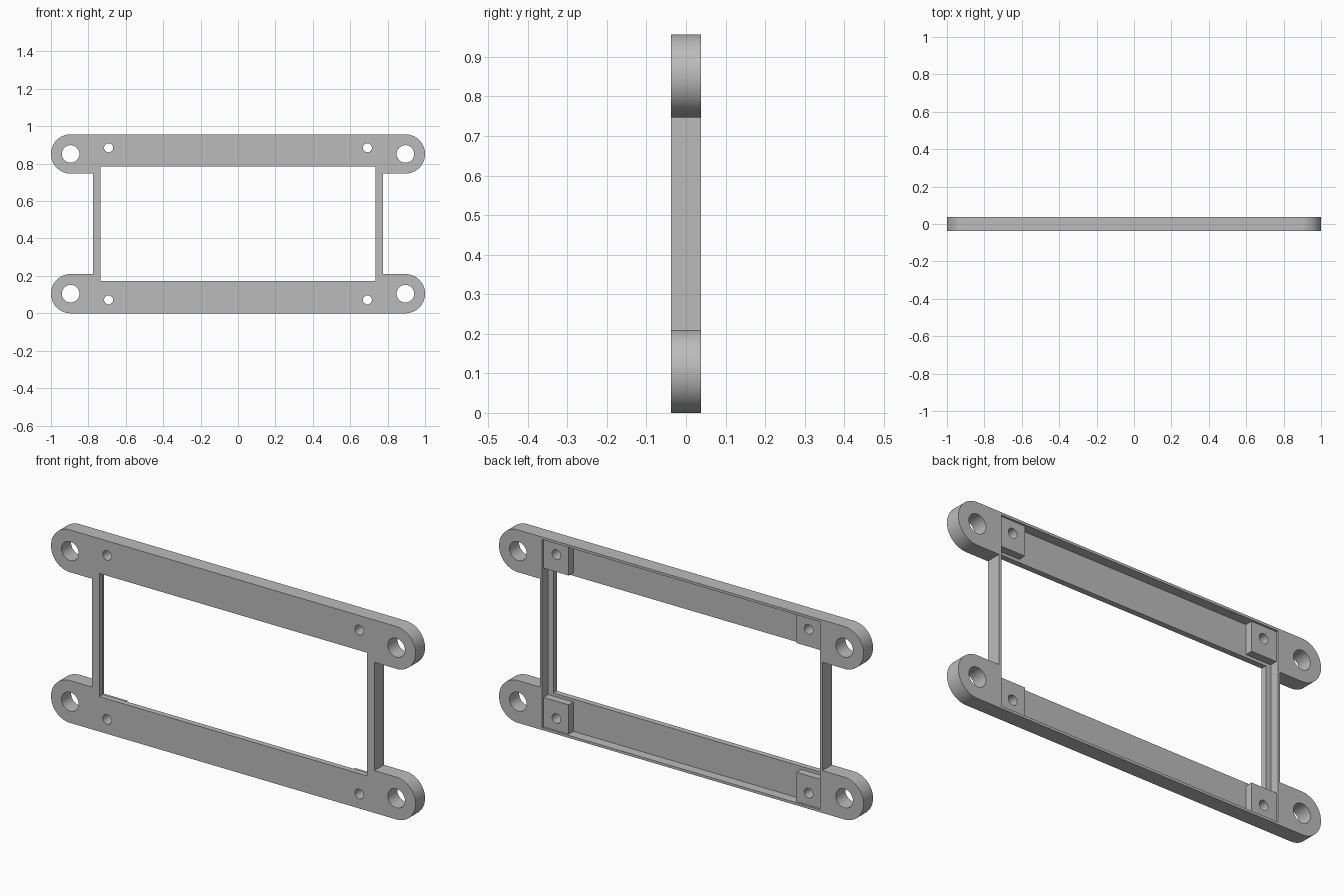
import bpy, bmesh, math

if "Cube" in bpy.data.objects:
    bpy.data.objects.remove(bpy.data.objects["Cube"])

H = 0.957            # overall height
R = 0.105            # ear radius
EAR_X = 0.895        # ear and large hole centre
SIDE_X = 0.775       # outer face of the side rails
FRONT, BACK = -0.0375, 0.0375
FLOOR = -0.0095      # recess floor
POST_TOP = 0.0275    # screw post face
WALL = 0.0125        # rim wall around the recess

grey = bpy.data.materials.new("grey")
grey.diffuse_color = (0.5, 0.5, 0.5, 1)
grey.use_nodes = True
grey.node_tree.nodes["Principled BSDF"].inputs["Base Color"].default_value = grey.diffuse_color


def prism(name, points, y0, y1):
    """Extrude an x-z outline from y0 to y1."""
    bm = bmesh.new()
    face = bm.faces.new([bm.verts.new((x, y0, z)) for x, z in points])
    ext = bmesh.ops.extrude_face_region(bm, geom=[face])
    verts = [v for v in ext["geom"] if isinstance(v, bmesh.types.BMVert)]
    bmesh.ops.translate(bm, verts=verts, vec=(0, y1 - y0, 0))
    bmesh.ops.recalc_face_normals(bm, faces=bm.faces)
    mesh = bpy.data.meshes.new(name)
    bm.to_mesh(mesh)
    bm.free()
    mesh.materials.append(grey)
    ob = bpy.data.objects.new(name, mesh)
    bpy.context.collection.objects.link(ob)
    return ob


def rect(x0, x1, z0, z1):
    return [(x0, z0), (x1, z0), (x1, z1), (x0, z1)]


def arc(cx, cz, r, a0, a1, n):
    return [(cx + r * math.cos(math.radians(a0 + (a1 - a0) * i / n)),
             cz + r * math.sin(math.radians(a0 + (a1 - a0) * i / n)))
            for i in range(n + 1)]


def combine(target, tool, operation):
    """Apply a boolean and discard the tool."""
    bpy.context.view_layer.objects.active = target
    mod = target.modifiers.new(operation.lower(), 'BOOLEAN')
    mod.operation = operation
    mod.solver = 'EXACT'
    mod.object = tool
    bpy.ops.object.modifier_apply(modifier=mod.name)
    bpy.data.objects.remove(tool)


# Outer plate: right half outline, then mirrored for the left half
right = arc(EAR_X, R, R, -90, 90, 32) + [(SIDE_X, 2 * R), (SIDE_X, H - 2 * R)] \
    + arc(EAR_X, H - R, R, -90, 90, 32)
left = [(-x, z) for x, z in reversed(right)]
frame = prism("mounting_frame", right + left, FRONT, BACK)

# Central window and shallow recess in the back
combine(frame, prism("window_cutter", rect(-0.735, 0.735, 0.173, H - 0.173), -0.2, 0.2), 'DIFFERENCE')
px = SIDE_X - WALL
combine(frame, prism("recess_cutter", rect(-px, px, WALL, H - WALL), FLOOR, 0.2), 'DIFFERENCE')

# Screw posts in the recess corners, sunk a little into floor and walls
for sx in (-1, 1):
    for top in (False, True):
        x0, x1 = sorted((sx * 0.625, sx * (px + 0.005)))
        z0, z1 = WALL - 0.005, 0.158
        if top:
            z0, z1 = H - z1, H - z0
        combine(frame, prism("screw_post", rect(x0, x1, z0, z1), FLOOR - 0.01, POST_TOP), 'UNION')

# Large ear holes and small screw holes
for sx in (-1, 1):
    for cx, cz, r in ((EAR_X, R, 0.047), (0.692, 0.072, 0.024)):
        for z in (cz, H - cz):
            circle = arc(sx * cx, z, r, 0, 360, 32)[:-1]
            combine(frame, prism("hole_cutter", circle, -0.2, 0.2), 'DIFFERENCE')

# Smooth the curved sides, keep edges crisp
bpy.context.view_layer.objects.active = frame
frame.select_set(True)
bpy.ops.object.shade_smooth_by_angle(angle=math.radians(30))
